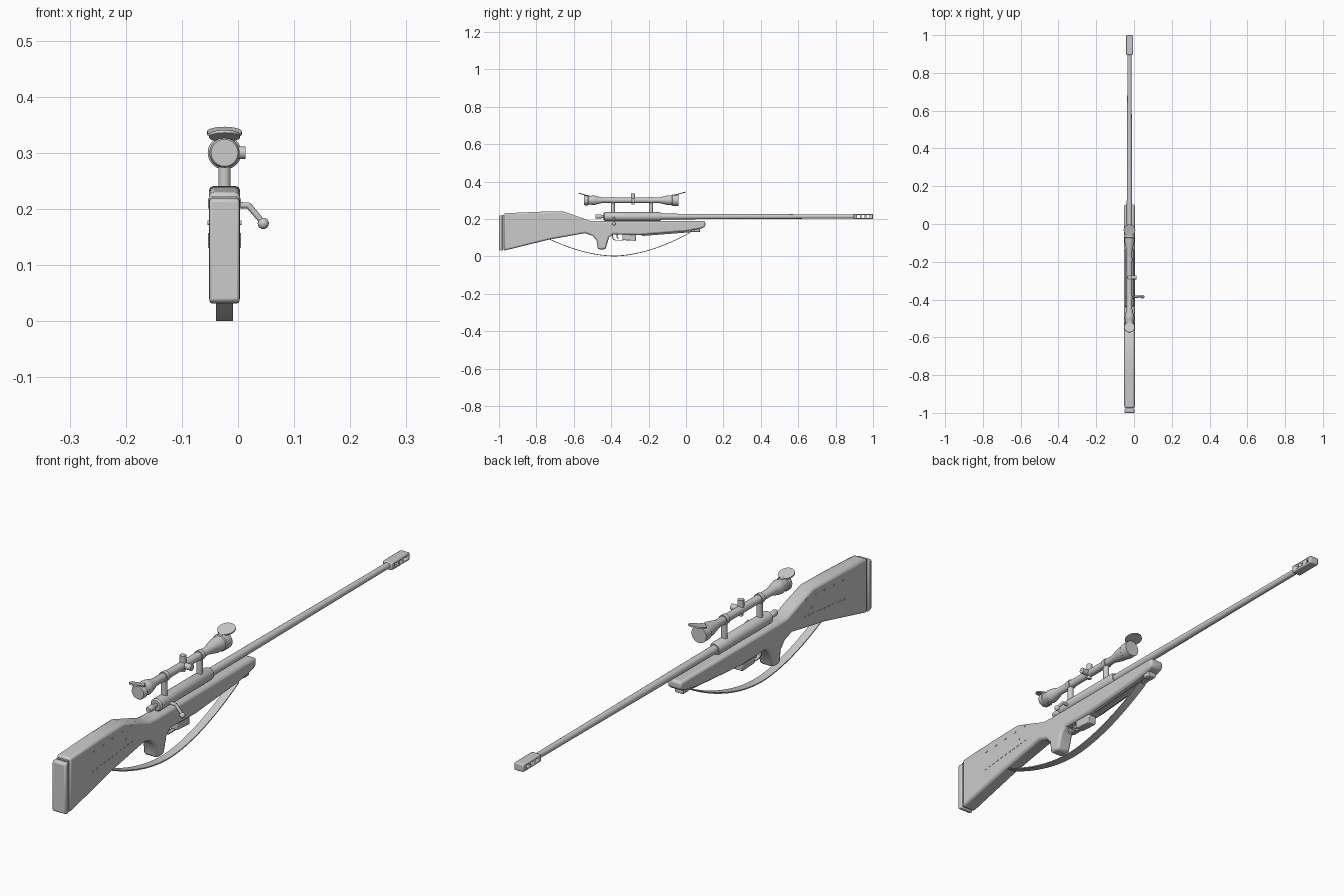
import bpy, bmesh, math
from mathutils import Vector, Matrix

if "Cube" in bpy.data.objects:
    bpy.data.objects.remove(bpy.data.objects["Cube"])

CX = -0.024  # centre plane of the rifle

grey = bpy.data.materials.new("plain_grey")
grey.use_nodes = True
grey.diffuse_color = (0.6, 0.6, 0.6, 1)
grey.node_tree.nodes["Principled BSDF"].inputs["Base Color"].default_value = (0.6, 0.6, 0.6, 1)


def finish(bm, name, smooth=True, bevel=0, segments=2):
    bmesh.ops.recalc_face_normals(bm, faces=bm.faces)
    mesh = bpy.data.meshes.new(name)
    bm.to_mesh(mesh)
    bm.free()
    mesh.materials.append(grey)
    ob = bpy.data.objects.new(name, mesh)
    bpy.context.collection.objects.link(ob)
    if bevel:
        mod = ob.modifiers.new("Bevel", "BEVEL")
        mod.width, mod.segments = bevel, segments
        mod.limit_method, mod.angle_limit = "ANGLE", math.radians(60)
    if smooth:
        bpy.ops.object.select_all(action="DESELECT")
        ob.select_set(True)
        bpy.context.view_layer.objects.active = ob
        bpy.ops.object.shade_smooth_by_angle(angle=math.radians(35))
    return ob


def slab(name, outline, width, x=CX, bevel=0.0, segments=2):
    """Side outline of (y, z) points extruded across the rifle."""
    bm = bmesh.new()
    face = bm.faces.new([bm.verts.new((x - width / 2, y, z)) for y, z in outline])
    new = bmesh.ops.extrude_face_region(bm, geom=[face])["geom"]
    bmesh.ops.translate(bm, vec=(width, 0, 0), verts=[v for v in new if isinstance(v, bmesh.types.BMVert)])
    return finish(bm, name, True, bevel, segments)


def block(name, y0, y1, z0, z1, width, x=CX, bevel=0.0):
    return slab(name, [(y0, z0), (y1, z0), (y1, z1), (y0, z1)], width, x, bevel)


def lathe(name, profile, z, sides=24):
    """Turned part along y from (y, radius) points."""
    bm = bmesh.new()
    rings = []
    for y, r in profile:
        angles = [2 * math.pi * i / sides for i in range(sides)]
        rings.append([bm.verts.new((CX + r * math.cos(a), y, z + r * math.sin(a))) for a in angles])
    for a, b in zip(rings, rings[1:]):
        for i in range(sides):
            j = (i + 1) % sides
            bm.faces.new((a[i], a[j], b[j], b[i]))
    bm.faces.new(rings[0])
    bm.faces.new(rings[-1])
    return finish(bm, name)


def rod(name, start, end, r, r2=None, sides=16):
    a, b = Vector(start), Vector(end)
    turn = (b - a).to_track_quat("Z", "Y").to_matrix().to_4x4()
    bm = bmesh.new()
    bmesh.ops.create_cone(bm, cap_ends=True, segments=sides, radius1=r, radius2=r2 or r,
                          depth=(b - a).length, matrix=Matrix.Translation((a + b) / 2) @ turn)
    return finish(bm, name)


# Stock with pistol grip, and butt pad
slab("stock", [
    (-0.975, 0.03), (-0.73, 0.09), (-0.54, 0.124), (-0.5, 0.11), (-0.478, 0.085), (-0.472, 0.038),
    (-0.43, 0.038), (-0.412, 0.1), (-0.39, 0.118), (-0.25, 0.114), (0.0, 0.134), (0.08, 0.148),
    (0.103, 0.158), (0.103, 0.188), (-0.475, 0.188), (-0.515, 0.19), (-0.56, 0.207), (-0.66, 0.241),
    (-0.8, 0.238), (-0.975, 0.23)], 0.056, bevel=0.009)
block("butt_spacer", -0.982, -0.97, 0.038, 0.222, 0.044)
slab("butt_pad", [(-1, 0.035), (-0.98, 0.03), (-0.98, 0.22), (-1, 0.217)], 0.054, bevel=0.005)

# Stitches along both sides of the stock
for side in (-1, 1):
    for row, count, start, end in (("upper", 5, (-0.835, 0.203), (-0.62, 0.216)),
                                   ("lower", 11, (-0.84, 0.132), (-0.615, 0.155))):
        for i in range(count):
            t = i / (count - 1)
            y = start[0] + t * (end[0] - start[0])
            z = start[1] + t * (end[1] - start[1])
            block(f"{row}_stitch", y - 0.005, y + 0.005, z - 0.002, z + 0.002, 0.003, CX + side * 0.028)
    rod("stock_stud", (CX + side * 0.026, -0.65, 0.175), (CX + side * 0.03, -0.65, 0.175), 0.004)

# Action and barrel
AXIS = 0.213
lathe("receiver", [(-0.44, 0.018), (-0.435, 0.023), (-0.14, 0.023), (-0.13, 0.019)], AXIS)
lathe("bolt_tail", [(-0.485, 0.009), (-0.48, 0.011), (-0.455, 0.011), (-0.45, 0.008), (-0.43, 0.008)], AXIS)
lathe("barrel", [(-0.14, 0.015), (0.1, 0.0145), (0.6, 0.012), (0.9, 0.011)], AXIS)

# Muzzle brake with ports cut through its sides
brake = block("muzzle_brake", 0.895, 1.0, AXIS - 0.014, AXIS + 0.014, 0.037, bevel=0.004)
for i in range(3):
    y = 0.922 + i * 0.025
    cutter = block("port_cutter", y - 0.008, y + 0.008, AXIS - 0.007, AXIS + 0.007, 0.06)
    cutter.hide_render = True
    cutter.hide_set(True)
    cut = brake.modifiers.new("Port", "BOOLEAN")
    cut.object, cut.operation, cut.solver = cutter, "DIFFERENCE", "EXACT"
lathe("muzzle_crown", [(0.99, 0.008), (1.0, 0.008)], AXIS)

# Bolt handle
rod("bolt_arm", (CX, -0.385, 0.207), (0.02, -0.385, 0.206), 0.0055)
rod("bolt_bend", (0.018, -0.385, 0.207), (0.045, -0.385, 0.175), 0.0055, 0.005)
bm = bmesh.new()
bmesh.ops.create_uvsphere(bm, u_segments=16, v_segments=10, radius=0.01,
                          matrix=Matrix.Translation((0.045, -0.385, 0.174)))
finish(bm, "bolt_knob")

# Scope
SZ = 0.3
lathe("scope_body", [
    (-0.545, 0.024), (-0.54, 0.027), (-0.525, 0.027), (-0.522, 0.024), (-0.505, 0.024), (-0.5, 0.026),
    (-0.485, 0.024), (-0.45, 0.0145), (-0.145, 0.0145), (-0.1, 0.025), (-0.075, 0.027),
    (-0.072, 0.03), (-0.04, 0.03)], SZ)
rod("top_turret", (CX, -0.283, SZ), (CX, -0.283, 0.337), 0.011)
rod("side_turret", (CX, -0.283, SZ), (0.013, -0.283, SZ), 0.011)
rod("lower_turret", (CX, -0.283, 0.278), (CX, -0.283, SZ), 0.008)
for y in (-0.39, -0.187):
    rod("scope_post", (CX, y, 0.225), (CX, y, 0.29), 0.011)
    lathe("scope_ring", [(y - 0.008, 0.018), (y + 0.008, 0.018)], SZ)

# Flipped open lens caps
for name, a, b, r in (("rear_cap", (-0.573, 0.338), (-0.52, 0.322), 0.028),
                      ("front_cap", (-0.002, 0.344), (-0.062, 0.327), 0.031)):
    along = Vector((0, b[0] - a[0], b[1] - a[1])).normalized()
    mid = Vector((CX, (a[0] + b[0]) / 2, (a[1] + b[1]) / 2))
    up = along.cross(Vector((1, 0, 0))) * 0.0025
    rod(name, mid - up, mid + up, r, sides=24)
    block(name + "_hinge", b[0] - 0.008, b[0] + 0.008, b[1] - 0.006, b[1] + 0.003, 0.016)

# Magazine, trigger and guard
slab("magazine", [(-0.34, 0.087), (-0.268, 0.083), (-0.266, 0.125), (-0.34, 0.125)], 0.034, bevel=0.003)
slab("trigger", [(-0.372, 0.122), (-0.362, 0.122), (-0.366, 0.105), (-0.36, 0.094), (-0.365, 0.094),
                 (-0.373, 0.106)], 0.008)
slab("trigger_guard", [(-0.4, 0.122), (-0.393, 0.122), (-0.387, 0.094), (-0.375, 0.088), (-0.335, 0.088),
                       (-0.335, 0.084), (-0.378, 0.084), (-0.392, 0.092)], 0.014)

# Folded bipod under the fore-end
for side in (-1, 1):
    rod("bipod_leg", (CX + side * 0.012, -0.235, 0.113), (CX + side * 0.012, 0.065, 0.136), 0.004, sides=10)
block("bipod_hinge", 0.045, 0.075, 0.13, 0.152, 0.034, bevel=0.003)

# Hanging sling
steps = 32
top, bottom = [], []
for i in range(steps + 1):
    y = -0.73 + 0.75 * i / steps
    rise = 0.09 if y < -0.385 else 0.124
    reach = 0.345 if y < -0.385 else 0.405
    z = 0.001 + rise * (abs(y + 0.385) / reach) ** 1.8
    bottom.append((y, z - 0.001))
    top.append((y, z + 0.003))
slab("sling", bottom + top[::-1], 0.03)
